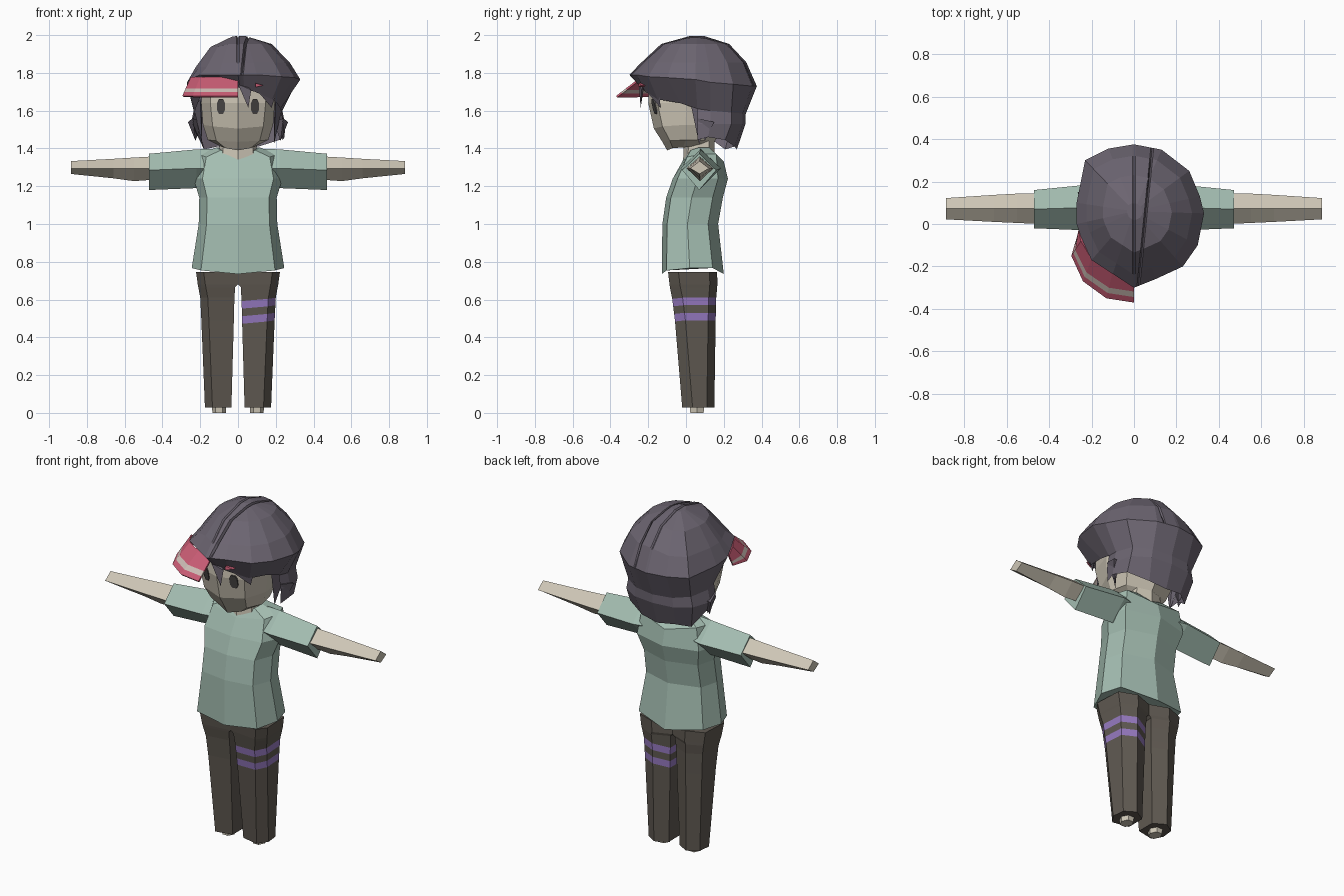
import bpy, bmesh, math
from mathutils import Vector

if "Cube" in bpy.data.objects:
    bpy.data.objects.remove(bpy.data.objects["Cube"])


def material(name, rgb):
    m = bpy.data.materials.new(name)
    m.diffuse_color = (*rgb, 1)
    m.use_nodes = True
    m.node_tree.nodes["Principled BSDF"].inputs["Base Color"].default_value = m.diffuse_color
    return m


SKIN = material("skin", (.62, .57, .47))
SHIRT = material("sage_green", (.37, .51, .44))
PANTS = material("dark_brown", (.115, .10, .083))
HAIR = material("plum_grey", (.15, .13, .165))
PURPLE = material("purple", (.30, .19, .52))
RED = material("rose_red", (.60, .11, .18))
PALE = material("pale_stripe", (.62, .52, .47))
EYE = material("eye_grey", (.075, .07, .068))


def loft(name, rings, mats, closed=True, caps=True, band_mat=None):
    """Skin a list of equal-length rings; band_mat(i) picks the slot of band i."""
    bm = bmesh.new()
    rows = [[bm.verts.new(p) for p in r] for r in rings]
    n = len(rows[0])
    for i in range(len(rows) - 1):
        for j in range(n if closed else n - 1):
            k = (j + 1) % n
            f = bm.faces.new((rows[i][j], rows[i][k], rows[i + 1][k], rows[i + 1][j]))
            f.material_index = band_mat(i) if band_mat else 0
    if caps and closed:
        bm.faces.new(rows[0])
        bm.faces.new(rows[-1])
    return finish(name, bm, mats)


def finish(name, bm, mats):
    bmesh.ops.recalc_face_normals(bm, faces=bm.faces)
    me = bpy.data.meshes.new(name)
    bm.to_mesh(me)
    bm.free()
    for m in mats:
        me.materials.append(m)
    ob = bpy.data.objects.new(name, me)
    bpy.context.collection.objects.link(ob)
    return ob


def sym(half):
    """Complete a ring from its +x half, listed front centre to back centre."""
    return half + [(-x, y, z) for x, y, z in half[-2:0:-1]]


def body_ring(z, hx, yf, yb, dz=0, fx=.8, bx=.86, fd=.025):
    return sym([(0, yf, z), (hx * fx, yf + fd, z + dz * .6), (hx, yf + (yb - yf) * .45, z + dz),
                (hx * bx, yb - (yb - yf) * .18, z + dz), (0, yb, z)])


# Shirt torso
loft("shirt", [body_ring(.735, .245, -.128, .20, .032), body_ring(1.0, .208, -.125, .17),
               body_ring(1.14, .205, -.105, .195), body_ring(1.24, .235, -.07, .222),
               body_ring(1.33, .21, -.02, .20, .04), body_ring(1.37, .115, .0, .15, .035)], [SHIRT])

# Neck
loft("neck", [body_ring(1.34, .105, -.015, .15), body_ring(1.47, .09, -.01, .15)], [SKIN])

# Head with a soft central ridge down the face
loft("head", [body_ring(1.39, .09, -.10, .09, .02, .75, fd=.03), body_ring(1.435, .16, -.125, .15, .01, .72, fd=.04),
              body_ring(1.505, .186, -.17, .20, .02, .72, fd=.045), body_ring(1.64, .195, -.20, .25, 0, .75, fd=.05),
              body_ring(1.79, .185, -.195, .25, 0, .75, fd=.05), body_ring(1.88, .12, -.10, .16)], [SKIN])


def diamond(x, yf, yb, zb, zt, s, zm=1.295):
    ym = (yf + yb) / 2
    return [(s * x, yf, zm), (s * x, ym, zt), (s * x, yb, zm), (s * x, ym, zb)]


def leg_ring(z, xi, xo, yf, yb, s, tilt=0):
    pts = [(xi, yf + .02, z - tilt), (xo - .04, yf, z - tilt / 3), (xo, yf + .055, z), (xo - .008, yb - .04, z),
           ((xi + xo) / 2, yb, z), (xi, yb - .04, z - tilt)]
    return [(s * x, y, h) for x, y, h in pts]


for s, side in ((1, "left"), (-1, "right")):
    # Sleeves and arms with diamond sections
    loft(side + "_sleeve", [diamond(.08, .0, .15, 1.22, 1.40, s), diamond(.22, -.03, .185, 1.19, 1.395, s),
                            diamond(.47, -.02, .16, 1.18, 1.372, s, 1.285)], [SHIRT])
    loft(side + "_arm", [diamond(.44, .0, .145, 1.235, 1.358, s), diamond(.55, .005, .143, 1.227, 1.352, s),
                         diamond(.66, .01, .137, 1.242, 1.345, s), diamond(.885, .022, .122, 1.265, 1.333, s)], [SKIN])
    # Trouser legs, purple bands on one of them
    t = .018 if s == 1 else 0
    loft(side + "_trouser_leg",
         [leg_ring(.028, .035, .175, -.02, .15, s), leg_ring(.49, .022, .194, -.058, .157, s, t),
          leg_ring(.53, .021, .196, -.063, .158, s, t), leg_ring(.57, .02, .198, -.068, .159, s, t),
          leg_ring(.61, .019, .20, -.073, .16, s, t), leg_ring(.665, .015, .21, -.085, .165, s),
          leg_ring(.68, 0, .213, -.087, .166, s), leg_ring(.745, 0, .222, -.095, .165, s)],
         [PANTS, PURPLE], band_mat=lambda i: int(s == 1 and i in (1, 3)))
    # Feet
    loft(side + "_foot", [[(s * (.1 + r * .037 * math.cos(a)), .058 + r * .043 * math.sin(a), z)
                           for a in [math.radians(60 * k) for k in range(6)]]
                          for z, r in ((0, .95), (.06, 1.1))], [SKIN])
    # Eyes, thin plates following the slant of the face
    loft(side + "_eye", [[(s * (.09 + .021 * cx), y + .34 * .021 * cx - .22 * .04 * cz, 1.622 + .04 * cz)
                          for cx, cz in ((1, .5), (.5, 1), (-.5, 1), (-1, .5), (-1, -.5), (-.5, -1), (.5, -1), (1, -.5))]
                         for y in (-.171, -.163)], [EYE])

# Hair columns: brim point, then lower edge point
COLS = [((0, -.30, 1.79), (.01, -.235, 1.72)), ((.10, -.26, 1.79), (.09, -.215, 1.70)),
        ((.23, -.20, 1.78), (.18, -.15, 1.66)), ((.30, -.10, 1.775), (.205, -.03, 1.64)),
        ((.33, .05, 1.765), (.225, .06, 1.61)), ((.31, .13, 1.75), (.235, .13, 1.60)),
        ((.26, .25, 1.74), (.21, .24, 1.59)), ((.13, .35, 1.73), (.12, .30, 1.585)),
        ((0, .375, 1.73), (0, .315, 1.58)), ((-.12, .355, 1.73), (-.12, .30, 1.585)),
        ((-.23, .30, 1.73), (-.20, .24, 1.59)), ((-.27, .10, 1.74), (-.235, .13, 1.60)),
        ((-.27, 0, 1.75), (-.225, .06, 1.61)), ((-.25, -.06, 1.77), (-.205, -.03, 1.66)),
        ((-.20, -.17, 1.79), (-.17, -.15, 1.765)), ((-.10, -.235, 1.79), (-.09, -.21, 1.765))]


def crown_ring(k, z):
    return [(x * k, .06 + (y - .06) * k, z - (.03 if x < -.1 else 0) * k) for (x, y, _), _ in COLS]


crown = loft("hair_crown", [[b for _, b in COLS], [a for a, _ in COLS], crown_ring(.83, 1.855),
                            crown_ring(.54, 1.953), crown_ring(.12, 1.995)], [HAIR], caps=False)
bm = bmesh.new()
bm.from_mesh(crown.data)
bm.faces.new([v for v in bm.verts if v.co.z > 1.985])

# Partings: cut three close lines and sink the middle one
for x0, slant, depth in ((0, 0, .008), (.05, .10, .025)):
    no = Vector((1, -slant, 0)).normalized()
    for d in (-.007, 0, .007):
        bmesh.ops.bisect_plane(bm, geom=bm.verts[:] + bm.edges[:] + bm.faces[:],
                               plane_co=(x0 + d, 0, 0), plane_no=no, dist=1e-5)
    for v in bm.verts:
        if abs((v.co - Vector((x0, 0, 0))).dot(no)) < 1e-4 and v.co.z > 1.82:
            v.co.z -= depth
bmesh.ops.recalc_face_normals(bm, faces=bm.faces)
bm.to_mesh(crown.data)
bm.free()

# Back hair hanging below the crown, with a ragged lower edge
back = [b for _, b in COLS[4:13]]
low = [(x * (1.05 if x > .2 else .9), .06 + (y - .06) * .82, 1.395 + (.05 if abs(x) > .2 else .0) + .015 * (i % 2))
       for i, (x, y, z) in enumerate(back)]
hair_back = loft("hair_back", [back, [(x * 1.06, y, 1.53) for x, y, z in back], low], [HAIR], closed=False)


def spike(name, root_a, root_b, root_c, tip):
    """Pointed lock of hair from a triangular root."""
    bm = bmesh.new()
    r = [bm.verts.new(p) for p in (root_a, root_b, root_c)]
    t = bm.verts.new(tip)
    bm.faces.new(r)
    for i in range(3):
        bm.faces.new((r[i], r[(i + 1) % 3], t))
    return finish(name, bm, [HAIR])


# Loose locks at the fringe and beside the cheeks
spike("fringe_lock", (.0, -.25, 1.74), (.07, -.235, 1.71), (.04, -.22, 1.74), (.055, -.24, 1.615))
spike("fringe_side_lock", (.09, -.225, 1.72), (.20, -.14, 1.69), (.14, -.16, 1.72), (.178, -.135, 1.615))
for s, side in ((1, "left"), (-1, "right")):
    spike(side + "_cheek_lock", (s * .20, .02, 1.66), (s * .235, .12, 1.62), (s * .19, .10, 1.62), (s * .19, .07, 1.42))
    spike(side + "_nape_lock", (s * .24, .06, 1.56), (s * .265, .15, 1.54), (s * .19, .14, 1.54), (s * .225, .10, 1.44))

# Half visor with a pale stripe
inner = [(-.262, -.03), (-.25, -.08), (-.20, -.165), (-.10, -.225), (0, -.24)]
outer = [(-.268, -.06), (-.295, -.15), (-.24, -.27), (-.13, -.35), (0, -.37)]
visor = loft("visor", [[(a[0] + (b[0] - a[0]) * t, a[1] + (b[1] - a[1]) * t, 1.778 - .1 * t - (.03 * (1 - t) if i == 0 else 0))
                        for i, (a, b) in enumerate(zip(inner, outer))] for t in (0, .6, .8, 1)],
             [RED, PALE], closed=False, band_mat=lambda i: int(i == 1))
mod = visor.modifiers.new("thickness", "SOLIDIFY")
mod.thickness = .01

# Red clip peeking through the fringe
loft("hair_clip", [[(.092, y, 1.746), (.135, y + .012, 1.734), (.092, y - .004, 1.724)] for y in (-.250, -.225)], [RED])
